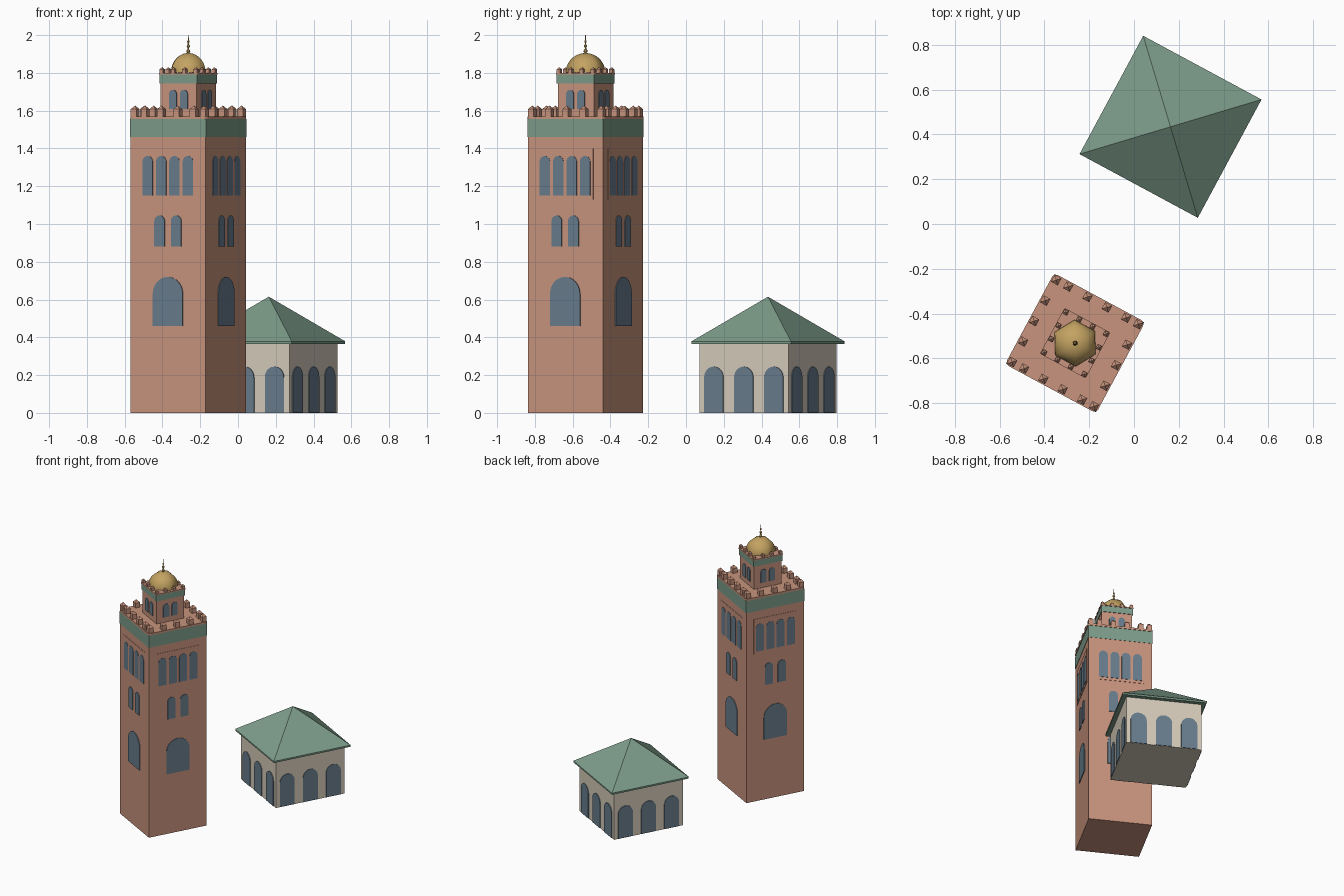
import bpy, bmesh, math
from mathutils import Matrix, Vector

cube = bpy.data.objects.get("Cube")
if cube:
    bpy.data.objects.remove(cube, do_unlink=True)

TURN = math.radians(-28.3)


def material(name, rgb):
    """Flat material from a display colour, stored as linear."""
    lin = [((c / 255 + 0.055) / 1.055) ** 2.4 for c in rgb] + [1]
    m = bpy.data.materials.new(name)
    m.use_nodes = True
    m.diffuse_color = lin
    bsdf = m.node_tree.nodes["Principled BSDF"]
    bsdf.inputs["Base Color"].default_value = lin
    bsdf.inputs["Roughness"].default_value = 0.8
    return m


BRICK = material("terracotta", (200, 148, 125))
CREAM = material("cream plaster", (213, 203, 186))
GREEN = material("green tile", (125, 156, 138))
GLASS = material("blue grey window", (104, 125, 141))
GOLD = material("gold", (196, 163, 98))

TOWER = (-0.263, -0.532)
PAVILION = (0.163, 0.434)


def finish(bm, name, mat, site):
    bmesh.ops.recalc_face_normals(bm, faces=bm.faces)
    me = bpy.data.meshes.new(name)
    bm.to_mesh(me)
    bm.free()
    me.materials.append(mat)
    ob = bpy.data.objects.new(name, me)
    ob.location = (*site, 0)
    ob.rotation_euler.z = TURN
    bpy.context.collection.objects.link(ob)
    return ob


def add_box(bm, half_x, half_y, z0, z1, x=0, y=0):
    m = Matrix.Translation((x, y, (z0 + z1) / 2)) @ Matrix.Diagonal((2 * half_x, 2 * half_y, z1 - z0, 1))
    return bmesh.ops.create_cube(bm, size=1, matrix=m)["verts"]


def add_pyramid(bm, half, z0, z1, x=0, y=0):
    m = Matrix.Translation((x, y, (z0 + z1) / 2)) @ Matrix.Rotation(math.pi / 4, 4, 'Z')
    bmesh.ops.create_cone(bm, cap_ends=True, segments=4, radius1=half * math.sqrt(2),
                          radius2=0, depth=z1 - z0, matrix=m)


def block(name, half, z0, z1, mat, site, chamfer=0):
    bm = bmesh.new()
    add_box(bm, half, half, z0, z1)
    if chamfer:
        upright = [e for e in bm.edges if abs(e.verts[0].co.z - e.verts[1].co.z) > 1e-4]
        bmesh.ops.bevel(bm, geom=upright, offset=chamfer, segments=3, profile=0.5, affect='EDGES')
    return finish(bm, name, mat, site)


def arches(name, wall, centres, width, z0, z1, site, out=0.005):
    """Round-headed window plates on all four sides of a square block."""
    bm = bmesh.new()
    r = width / 2
    for side in range(4):
        spin = Matrix.Rotation(side * math.pi / 2, 4, 'Z')
        for c in centres:
            outline = [(c - r, z0), (c + r, z0)]
            outline += [(c + r * math.cos(a), z1 - r + r * math.sin(a))
                        for a in (math.pi * i / 12 for i in range(13))]
            face = bm.faces.new([bm.verts.new(spin @ Vector((x, -wall - out, z))) for x, z in outline])
            ext = bmesh.ops.extrude_face_region(bm, geom=[face])["geom"]
            inward = spin.to_3x3() @ Vector((0, out + 0.002, 0))
            bmesh.ops.translate(bm, vec=inward, verts=[v for v in ext if isinstance(v, bmesh.types.BMVert)])
    return finish(bm, name, GLASS, site)


def merlons(name, spots, half, z0, z1, z2):
    """Small posts with pointed caps."""
    bm = bmesh.new()
    for x, y in spots:
        add_box(bm, half, half, z0, z1, x, y)
        add_pyramid(bm, half, z1, z2, x, y)
    return finish(bm, name, BRICK, TOWER)


# Main tower shaft, tile band and parapet slab
block("tower_shaft", 0.2255, 0, 1.47, BRICK, TOWER)
block("tower_tile_band", 0.2275, 1.46, 1.556, GREEN, TOWER)
block("tower_parapet_slab", 0.231, 1.555, 1.57, BRICK, TOWER, 0.02)

# Shallow panels behind the top row of windows
bm = bmesh.new()
add_box(bm, 0.168, 0.228, 1.13, 1.40)
add_box(bm, 0.228, 0.168, 1.13, 1.40)
finish(bm, "window_panels", BRICK, TOWER)

# Tower windows
arches("large_windows", 0.2255, [0], 0.18, 0.46, 0.72, TOWER)
arches("paired_windows", 0.2255, [-0.05, 0.05], 0.062, 0.88, 1.045, TOWER)
arches("upper_windows", 0.2255, [-0.121, -0.04, 0.04, 0.121], 0.062, 1.15, 1.36, TOWER)

# Parapet merlons
edge = 0.208
spots = [(sx * edge, sy * edge) for sx in (-1, 1) for sy in (-1, 1)]
spots += [(x, s * edge) for s in (-1, 1) for x in (-0.147, -0.049, 0.049, 0.147)]
spots += [(s * edge, y) for s in (-1, 1) for y in (-0.104, 0, 0.104)]
merlons("parapet_merlons", spots, 0.0175, 1.568, 1.608, 1.627)

# Lantern tower
block("lantern_shaft", 0.1085, 1.565, 1.75, BRICK, TOWER)
block("lantern_tile_band", 0.1125, 1.745, 1.793, GREEN, TOWER)
block("lantern_slab", 0.116, 1.792, 1.80, BRICK, TOWER, 0.006)
arches("lantern_windows", 0.1085, [-0.033, 0.033], 0.045, 1.61, 1.71, TOWER)
ring = (-0.102, -0.034, 0.034, 0.102)
merlons("lantern_merlons", [(x, y) for x in ring for y in ring if max(abs(x), abs(y)) > 0.1],
        0.0105, 1.799, 1.819, 1.83)

# Six-sided dome, rounded in profile
bm = bmesh.new()
rings = []
for i in range(12):
    a = math.pi / 2 * i / 12
    r, z = 0.104 * math.cos(a), 1.803 + 0.102 * math.sin(a)
    rings.append([bm.verts.new((r * math.cos(k * math.pi / 3), r * math.sin(k * math.pi / 3), z))
                  for k in range(6)])
for low, high in zip(rings, rings[1:]):
    for k in range(6):
        n = (k + 1) % 6
        bm.faces.new((low[k], low[n], high[n], high[k]))
tip = bm.verts.new((0, 0, 1.905))
for k in range(6):
    bm.faces.new((rings[-1][k], rings[-1][(k + 1) % 6], tip))
bm.faces.new(rings[0])
dome = finish(bm, "dome", GOLD, TOWER)
for p in dome.data.polygons:
    p.use_smooth = len(p.vertices) < 6

# Finial: rod with beads
bm = bmesh.new()
bmesh.ops.create_cone(bm, cap_ends=True, segments=8, radius1=0.005, radius2=0.002, depth=0.1,
                      matrix=Matrix.Translation((0, 0, 1.95)))
for z, r in ((1.915, 0.011), (1.942, 0.009), (1.966, 0.007)):
    bmesh.ops.create_uvsphere(bm, u_segments=8, v_segments=6, radius=r, matrix=Matrix.Translation((0, 0, z)))
finish(bm, "finial", GOLD, TOWER)

# Pavilion walls, arches, eave and roof
block("pavilion_walls", 0.268, 0, 0.37, CREAM, PAVILION)
arches("pavilion_arches", 0.268, [-0.18, 0, 0.18], 0.114, 0.002, 0.245, PAVILION)
block("pavilion_eave", 0.2985, 0.365, 0.379, GREEN, PAVILION)
bm = bmesh.new()
add_pyramid(bm, 0.3, 0.378, 0.615)
finish(bm, "pavilion_roof", GREEN, PAVILION)
